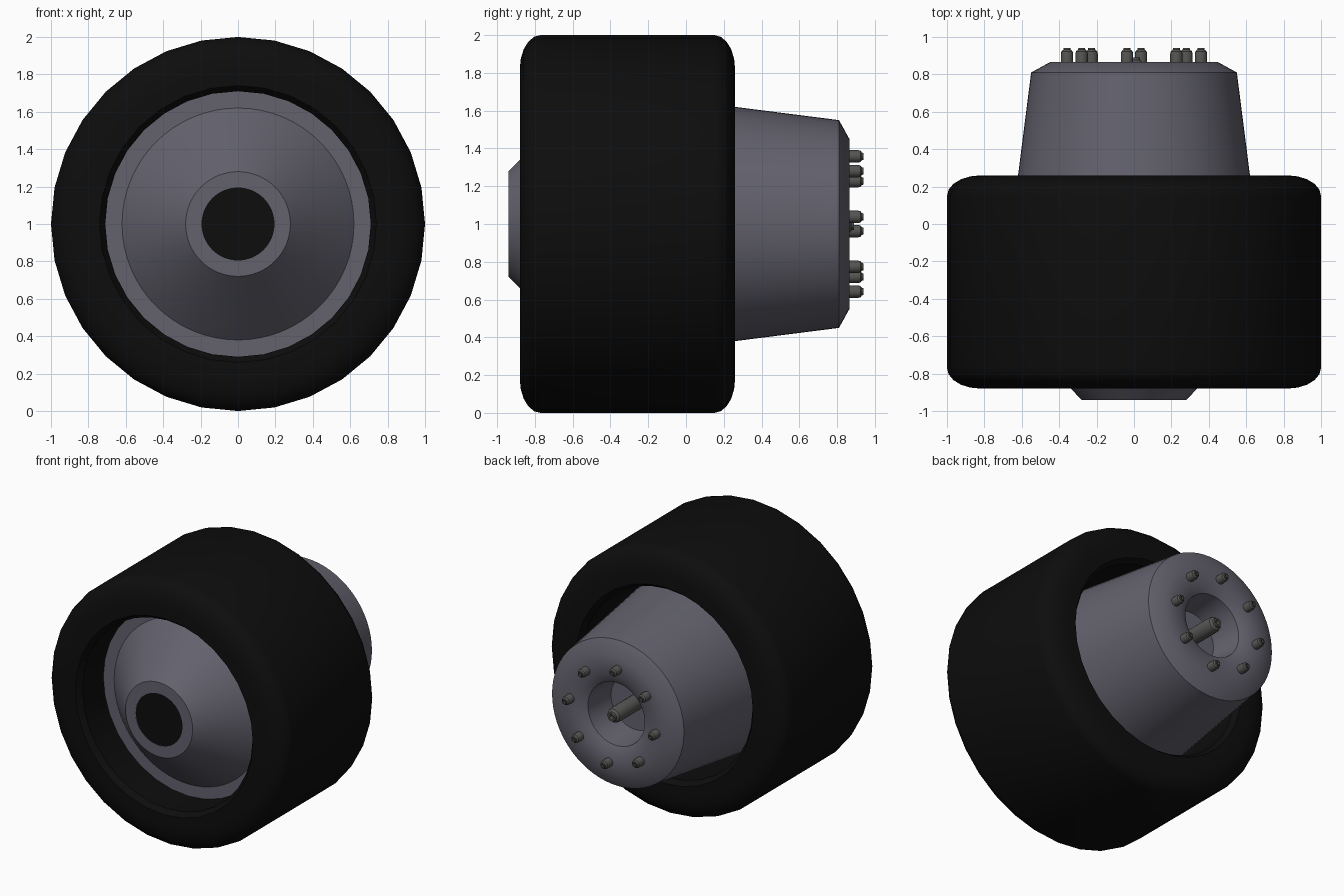
import bpy, bmesh
from math import cos, sin, pi, radians

if "Cube" in bpy.data.objects:
    bpy.data.objects.remove(bpy.data.objects["Cube"])


def material(name, rgb):
    m = bpy.data.materials.new(name)
    m.diffuse_color = (*rgb, 1)
    m.use_nodes = True
    m.node_tree.nodes["Principled BSDF"].inputs["Base Color"].default_value = m.diffuse_color
    return m


RUBBER = material("rubber", (0.004, 0.004, 0.004))
METAL = material("painted_metal", (0.125, 0.122, 0.155))
STEEL = material("dark_steel", (0.09, 0.09, 0.085))


def lathe(name, profile, sides, mat, x=0, z=1, closed=False, angle=30):
    """Spin (radius, y) points around an axis parallel to y."""
    bm = bmesh.new()
    rings = []
    for i in range(sides):
        a = 2 * pi * i / sides
        rings.append([bm.verts.new((x + r * cos(a), y, z + r * sin(a))) for r, y in profile])
    n = len(profile)
    for i in range(sides):
        p, q = rings[i], rings[(i + 1) % sides]
        for j in range(n if closed else n - 1):
            k = (j + 1) % n
            bm.faces.new((p[j], p[k], q[k], q[j]))
    bmesh.ops.remove_doubles(bm, verts=bm.verts, dist=1e-5)
    bmesh.ops.recalc_face_normals(bm, faces=bm.faces)
    mesh = bpy.data.meshes.new(name)
    bm.to_mesh(mesh)
    bm.free()
    mesh.materials.append(mat)
    ob = bpy.data.objects.new(name, mesh)
    bpy.context.collection.objects.link(ob)
    bpy.ops.object.select_all(action='DESELECT')
    ob.select_set(True)
    bpy.context.view_layer.objects.active = ob
    bpy.ops.object.shade_smooth_by_angle(angle=radians(angle))
    return ob


# Tyre: 32-sided tube with rounded shoulders
def shoulder(y_side, direction):
    pts = []
    for i in range(6):
        t = i / 5 * pi / 2
        pts.append((0.82 + 0.18 * sin(t), y_side + direction * 0.11 * (1 - cos(t))))
    return pts


tyre = [(0.71, -0.84), (0.74, -0.88)] + shoulder(-0.88, 1)
tyre += shoulder(0.26, -1)[::-1] + [(0.74, 0.26), (0.71, 0.22)]
lathe("tyre", tyre, 32, RUBBER, closed=True)

# Rim: front cone, flat ring, tapered rear barrel and rear socket
rim = [(0.195, -0.94), (0.28, -0.94), (0.62, -0.59), (0.73, -0.59),
       (0.62, 0.26), (0.55, 0.81), (0.45, 0.865), (0.30, 0.865),
       (0.237, 0.83), (0.205, 0.60), (0, 0.60)]
lathe("rim", rim, 64, METAL)

# Black cap in the front hub
lathe("hub_cap", [(0, -0.938), (0.195, -0.938), (0.195, -0.90)], 64, RUBBER)


# Stud with a rounded, hollow tip
def stud(name, x, z, r, y0, y1):
    lathe(name, [(r, y0), (r, y1 - 0.9 * r), (0.9 * r, y1 - 0.5 * r),
                 (0.6 * r, y1 - 0.25 * r), (0.55 * r, y1), (0.32 * r, y1),
                 (0.32 * r, y1 - 0.5 * r), (0, y1 - 0.5 * r)], 16, STEEL, x, z)


# Axle in the socket and the ring of eight studs
stud("axle", 0, 1, 0.056, 0.58, 0.89)
for i in range(8):
    a = radians(6 + 45 * i)
    stud(f"stud_{i + 1}", 0.36 * cos(a), 1 + 0.36 * sin(a), 0.033, 0.85, 0.94)
